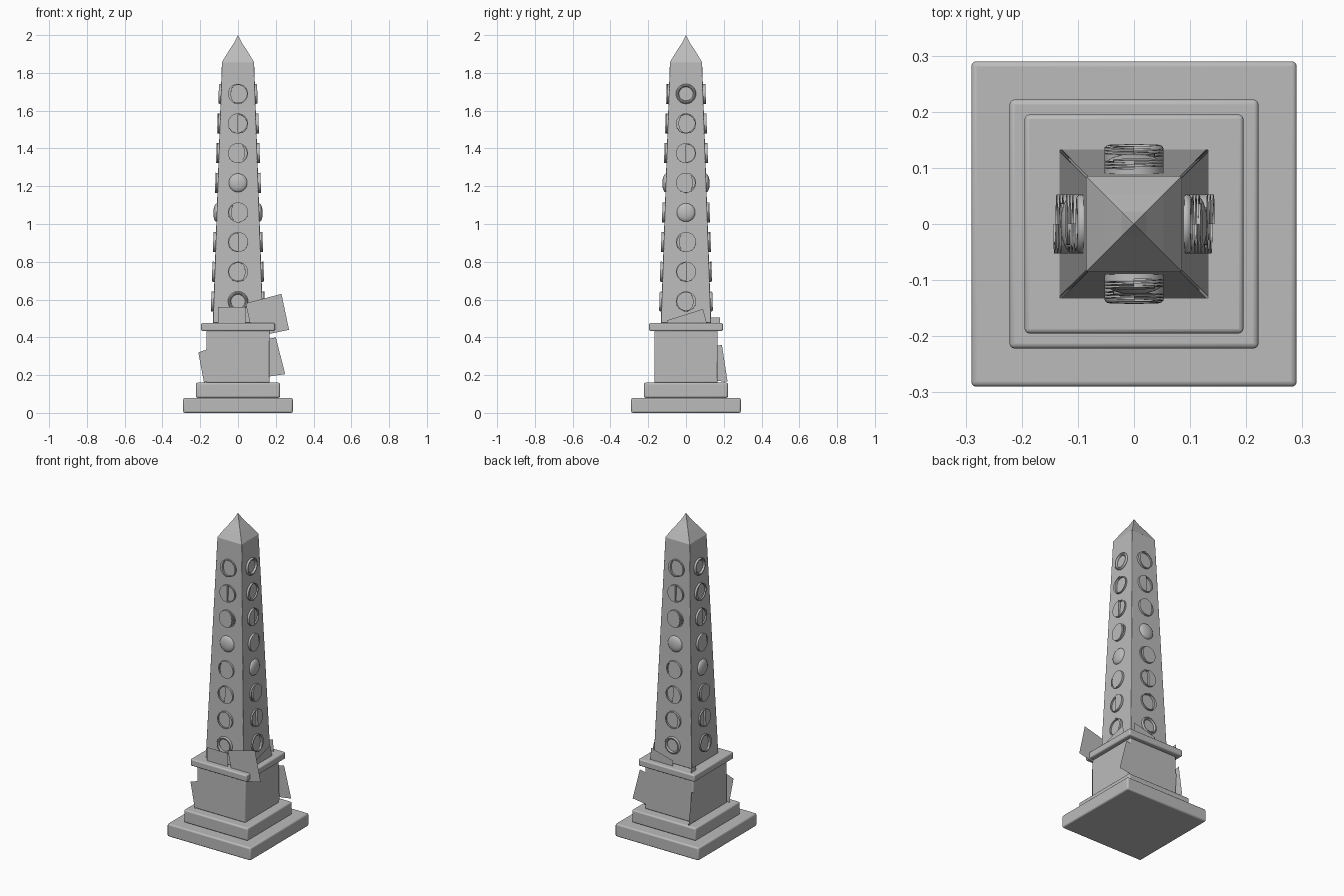
import bpy, bmesh, math
from mathutils import Matrix, Vector

if "Cube" in bpy.data.objects:
    bpy.data.objects.remove(bpy.data.objects["Cube"])

stone = bpy.data.materials.new("grey stone")
stone.diffuse_color = (0.5, 0.5, 0.5, 1)
stone.use_nodes = True
stone.node_tree.nodes["Principled BSDF"].inputs["Base Color"].default_value = stone.diffuse_color


def finish(bm, name, smooth=True, bevel=0):
    bmesh.ops.recalc_face_normals(bm, faces=bm.faces)
    me = bpy.data.meshes.new(name)
    bm.to_mesh(me)
    bm.free()
    me.materials.append(stone)
    ob = bpy.data.objects.new(name, me)
    bpy.context.collection.objects.link(ob)
    if bevel:
        mod = ob.modifiers.new("soft edges", 'BEVEL')
        mod.width, mod.segments = bevel, 3
    if smooth:
        bpy.ops.object.select_all(action='DESELECT')
        ob.select_set(True)
        bpy.context.view_layer.objects.active = ob
        bpy.ops.object.shade_smooth_by_angle(angle=math.radians(35))
    return ob


def square_stack(name, levels, bevel=0):
    """Stack of square sections (half width, z); zero width makes a tip."""
    bm = bmesh.new()
    rings = []
    for h, z in levels:
        pts = [(0, 0)] if h == 0 else [(-h, -h), (h, -h), (h, h), (-h, h)]
        rings.append([bm.verts.new((x, y, z)) for x, y in pts])
    bm.faces.new(rings[0])
    for a, b in zip(rings, rings[1:]):
        for i in range(4):
            j = (i + 1) % 4
            bm.faces.new([a[i], a[j], b[0]] if len(b) == 1 else [a[i], a[j], b[j], b[i]])
    if len(rings[-1]) > 1:
        bm.faces.new(rings[-1])
    return finish(bm, name, bevel > 0, bevel)


# Stepped base, pedestal and cornice
square_stack("lower_step", [(0.29, 0), (0.29, 0.08)], 0.009)
square_stack("upper_step", [(0.222, 0.08), (0.222, 0.16)], 0.009)
square_stack("pedestal", [(0.168, 0.16), (0.168, 0.435)], 0.006)
square_stack("cornice", [(0.195, 0.433), (0.195, 0.476)], 0.008)

# Tapered shaft and pointed top
Z0, Z1, W0, W1 = 0.476, 1.86, 0.133, 0.085
square_stack("shaft", [(W0, Z0), (W1, Z1)], 0.004)
square_stack("pointed_top", [(W1, Z1 - 0.003), (0.053, 1.91), (0.022, 1.957), (0, 2.0)])
slope = math.atan((W0 - W1) / (Z1 - Z0))


def prism(bm, pts, depth):
    """Extrude an outline in the xz plane toward -y."""
    back = [bm.verts.new((x, 0.004, z)) for x, z in pts]
    front = [bm.verts.new((x, -depth, z)) for x, z in pts]
    bm.faces.new(back)
    bm.faces.new(front)
    n = len(pts)
    for i in range(n):
        j = (i + 1) % n
        bm.faces.new([back[i], back[j], front[j], front[i]])


def lathe(bm, profile, steps=32):
    """Spin (radius, depth) points around the y axis."""
    vs = [bm.verts.new((r, -d, 0)) for r, d in profile]
    es = [bm.edges.new(p) for p in zip(vs, vs[1:])]
    bmesh.ops.spin(bm, geom=vs + es, cent=(0, 0, 0), axis=(0, 1, 0),
                   angle=math.tau, steps=steps, use_duplicate=False)
    bmesh.ops.remove_doubles(bm, verts=bm.verts, dist=0.00005)


# Moon phase reliefs: 0 is a ring, 4 a full dome, the rest crescents and halves
def moon(name, phase, matrix):
    bm = bmesh.new()
    if phase == 0:
        lathe(bm, [(0.045 + 0.008 * math.cos(a), 0.003 + 0.009 * math.sin(a))
                   for a in [math.tau * i / 10 for i in range(11)]])
    elif phase == 4:
        lathe(bm, [(0.049 * math.cos(a), 0.018 * math.sin(a))
                   for a in [math.pi / 2 * i / 7 for i in range(8)]])
    else:
        side = 1 if phase < 4 else -1
        edge = {1: 0.7, 2: 0.0, 3: -0.7}[min(phase, 8 - phase)]
        arc = [math.pi * (i / 16 - 0.5) for i in range(17)]
        r = 0.053
        limb = [(side * r * math.cos(t), r * math.sin(t)) for t in arc]
        inner = [(side * edge * r * math.cos(t), r * math.sin(t)) for t in arc[-2:0:-1]]
        prism(bm, limb + inner, 0.013)
        lathe(bm, [(0.053, -0.003), (0.053, 0.009), (0.047, 0.009), (0.047, -0.003)])
    bm.transform(matrix)
    finish(bm, name)


sides = ["front", "right", "back", "left"]
for s, side in enumerate(sides):
    turn = Matrix.Rotation(s * math.pi / 2, 4, 'Z')
    for i in range(8):
        z = 0.59 + i * 0.157
        w = W0 + (W1 - W0) * (z - Z0) / (Z1 - Z0)
        place = Matrix.Translation((0, -w, z)) @ Matrix.Rotation(-slope, 4, 'X')
        moon(f"{side}_moon_{i + 1}", (i + s % 2) % 8, turn @ place)


# Thin torn sheets stuck to each side: (side, distance out, outline)
sheets = [
    (0, 0.160, [(0.04, 0.58), (0.23, 0.63), (0.27, 0.44), (0.08, 0.40)]),
    (0, 0.158, [(-0.105, 0.44), (-0.105, 0.56), (0.04, 0.56), (0.04, 0.44)]),
    (0, 0.172, [(-0.21, 0.32), (-0.04, 0.38), (-0.06, 0.32), (-0.08, 0.27), (-0.13, 0.18), (-0.18, 0.16)]),
    (0, 0.172, [(0.11, 0.37), (0.165, 0.38), (0.165, 0.18), (0.14, 0.26)]),
    (1, 0.160, [(-0.10, 0.49), (0.09, 0.55), (0.12, 0.44), (-0.10, 0.44)]),
    (1, 0.172, [(-0.16, 0.36), (-0.12, 0.34), (-0.05, 0.17), (-0.16, 0.18)]),
    (1, 0.172, [(0.10, 0.30), (0.16, 0.38), (0.165, 0.18), (0.14, 0.17)]),
    (2, 0.172, [(-0.20, 0.40), (-0.25, 0.205), (0.0, 0.17), (0.02, 0.19), (0.16, 0.17), (0.17, 0.32)]),
    (2, 0.160, [(-0.14, 0.44), (-0.13, 0.55), (0.02, 0.51), (0.02, 0.44)]),
    (3, 0.172, [(-0.19, 0.36), (-0.12, 0.35), (-0.15, 0.17), (-0.22, 0.165)]),
    (3, 0.160, [(-0.18, 0.505), (-0.13, 0.505), (-0.13, 0.44), (-0.18, 0.44)]),
]
for n, (s, out, pts) in enumerate(sheets):
    bm = bmesh.new()
    bm.faces.new([bm.verts.new((x, -out, z)) for x, z in pts])
    bm.transform(Matrix.Rotation(s * math.pi / 2, 4, 'Z'))
    finish(bm, f"{sides[s]}_sheet_{n + 1}", False)
